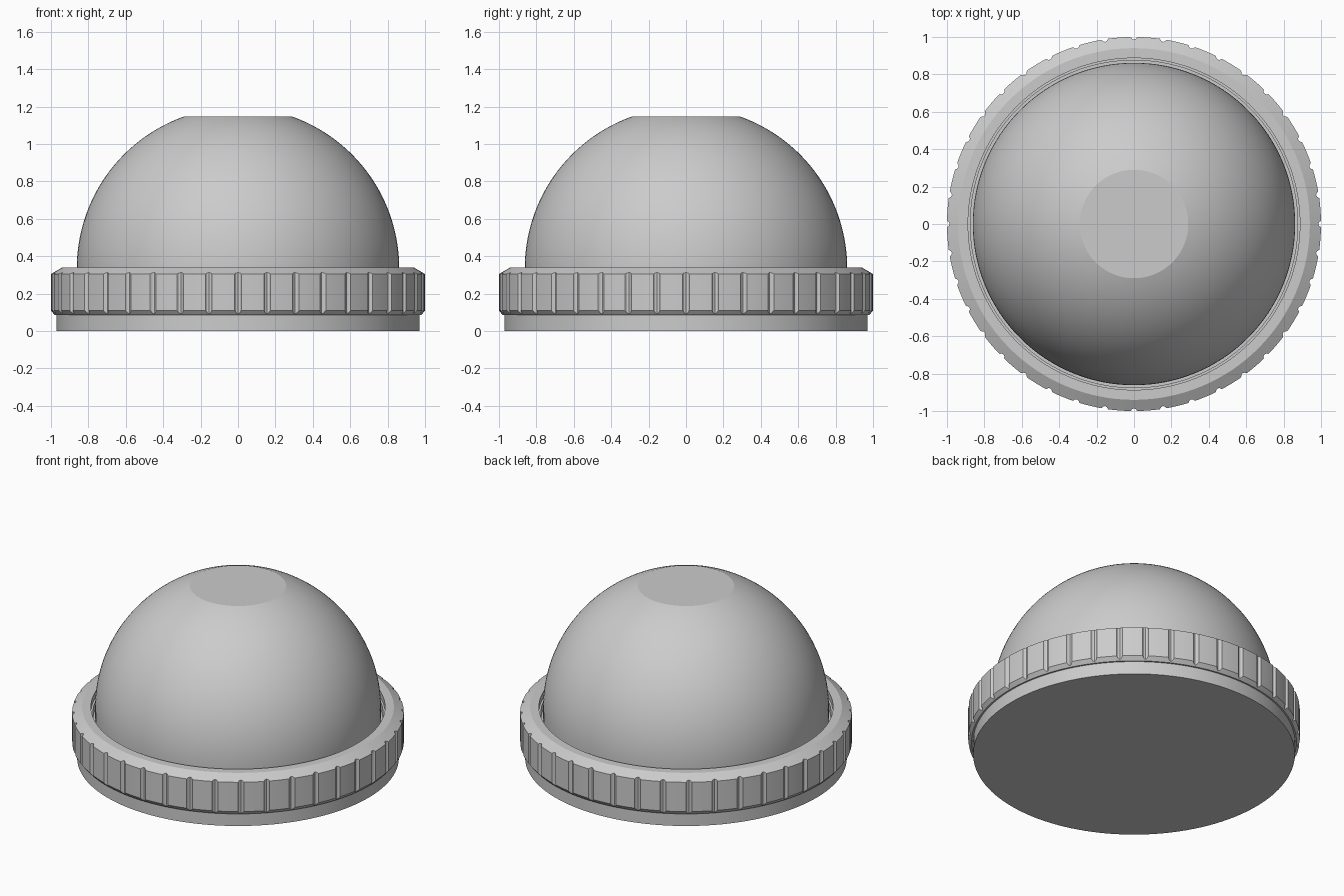
import bpy, bmesh, math

if "Cube" in bpy.data.objects:
    bpy.data.objects.remove(bpy.data.objects["Cube"])

def finish(name, bm, angle=30):
    bmesh.ops.remove_doubles(bm, verts=bm.verts, dist=1e-5)
    bmesh.ops.recalc_face_normals(bm, faces=bm.faces)
    me = bpy.data.meshes.new(name)
    bm.to_mesh(me)
    bm.free()
    ob = bpy.data.objects.new(name, me)
    bpy.context.collection.objects.link(ob)
    bpy.ops.object.select_all(action='DESELECT')
    ob.select_set(True)
    bpy.context.view_layer.objects.active = ob
    bpy.ops.object.shade_smooth_by_angle(angle=math.radians(angle))
    return ob

def lathe(name, profile_at, angles, closed=False, angle=30):
    """Revolve a profile; profile_at(i) gives (radius, z) points for step i.
    Open profiles get flat caps at both ends."""
    bm = bmesh.new()
    loops = []
    for i, a in enumerate(angles):
        loops.append([bm.verts.new((r * math.sin(a), -r * math.cos(a), z))
                      for r, z in profile_at(i)])
    n, m = len(loops), len(loops[0])
    for i in range(n):
        p, q = loops[i], loops[(i + 1) % n]
        for j in range(m if closed else m - 1):
            k = (j + 1) % m
            bm.faces.new((p[j], q[j], q[k], p[k]))
    if not closed:
        bm.faces.new([l[0] for l in loops])
        bm.faces.new([l[-1] for l in loops])
    return finish(name, bm, angle)

even = [2 * math.pi * i / 128 for i in range(128)]

# base disc
base_profile = [(0.97, 0.0), (0.97, 0.10)]
lathe("base_disc", lambda i: base_profile, even)

# dome with flat top
R, ZC, FLAT = 0.862, 0.335, 0.29
end = math.acos(FLAT / R)
dome_profile = [(R, 0.12)] + [(R * math.cos(end * t / 32), ZC + R * math.sin(end * t / 32))
                              for t in range(33)]
lathe("dome", lambda i: dome_profile, even, angle=15)

# grip ring with 40 small notches around its chamfered rim
NOTCHES = 40
step = 2 * math.pi / NOTCHES
pattern = [(-0.018, 0.0), (-0.010, 0.010), (0.0, 0.014), (0.010, 0.010), (0.018, 0.0),
           (0.045, 0.0), (step / 2, 0.0), (step - 0.045, 0.0)]
ring_angles = [k * step + a for k in range(NOTCHES) for a, _ in pattern]

def ring_profile(i):
    r = 1.0 - pattern[i % len(pattern)][1]
    top = 0.34 - 0.035 * (r - 0.94) / 0.06
    low = 0.085 + 0.025 * (r - 0.98) / 0.02
    return [(0.84, 0.085), (0.98, 0.085), (r, low), (r, top), (0.94, 0.34),
            (0.887, 0.34), (0.887, 0.30), (0.875, 0.30), (0.875, 0.25), (0.84, 0.25)]

lathe("grip_ring", ring_profile, ring_angles, closed=True, angle=25)
